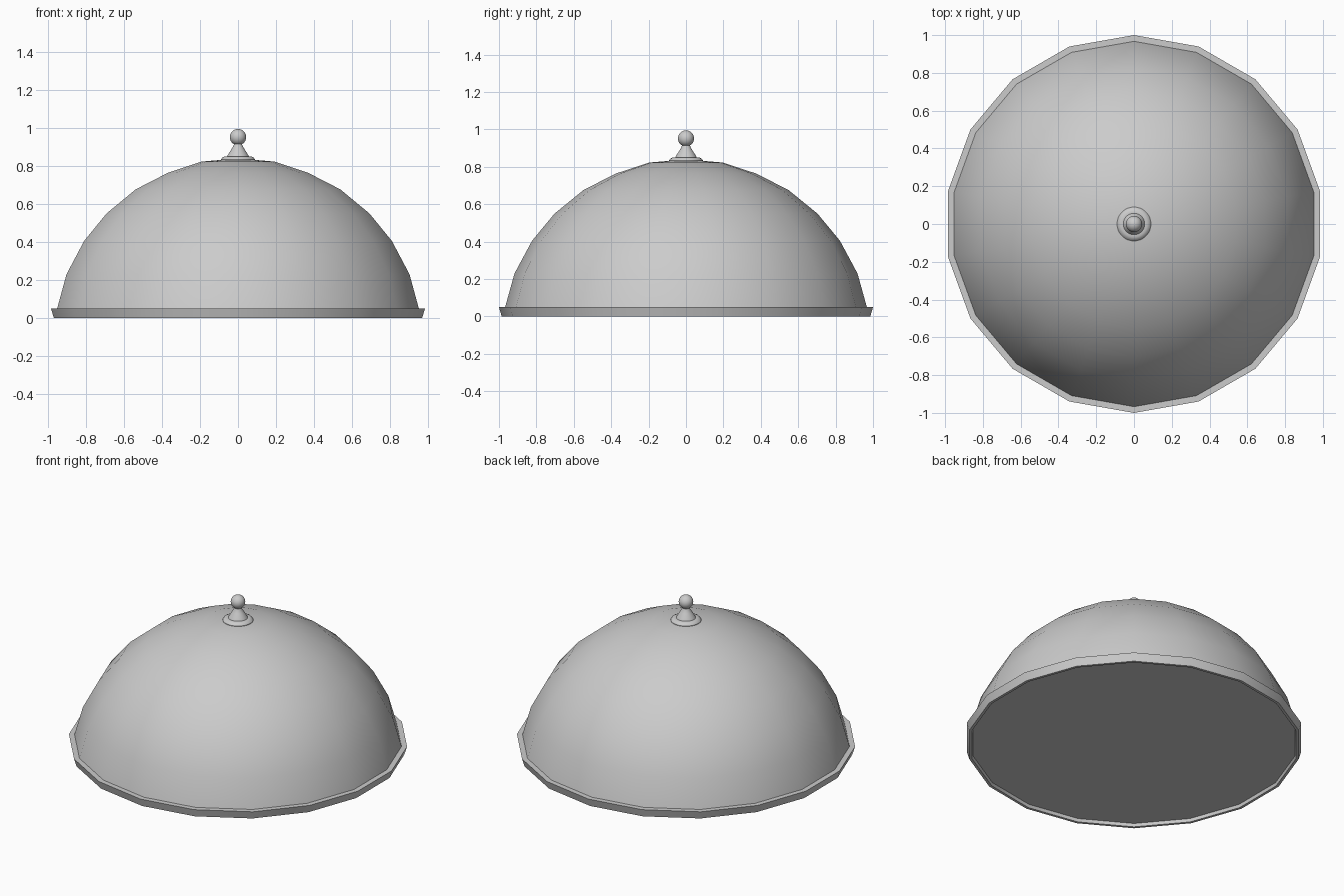
import bpy, bmesh, math

if "Cube" in bpy.data.objects:
    bpy.data.objects.remove(bpy.data.objects["Cube"])


def lathe(name, profile, sides, angle=30):
    """Revolve an (r, z) profile about z, with a vertex on +y."""
    bm = bmesh.new()
    rings = []
    for r, z in profile:
        if r == 0:
            rings.append([bm.verts.new((0, 0, z))] * sides)
        else:
            rings.append([bm.verts.new((r * math.sin(2 * math.pi * i / sides),
                                        r * math.cos(2 * math.pi * i / sides), z))
                          for i in range(sides)])
    for a, b in zip(rings, rings[1:]):
        for i in range(sides):
            j = (i + 1) % sides
            bm.faces.new(list(dict.fromkeys([a[i], a[j], b[j], b[i]])))
    bmesh.ops.recalc_face_normals(bm, faces=bm.faces)
    mesh = bpy.data.meshes.new(name)
    bm.to_mesh(mesh)
    bm.free()
    ob = bpy.data.objects.new(name, mesh)
    bpy.context.collection.objects.link(ob)
    bpy.ops.object.select_all(action='DESELECT')
    ob.select_set(True)
    bpy.context.view_layer.objects.active = ob
    bpy.ops.object.shade_smooth_by_angle(angle=math.radians(angle))
    return ob


# Dome, rim lip and slightly recessed underside in one closed shell
lathe("dome_cover", [
    (0, 0.02), (0.963, 0.02), (0.968, 0), (0.985, 0), (1.0, 0.05), (0.967, 0.05),
    (0.917, 0.23), (0.823, 0.405), (0.703, 0.55), (0.547, 0.677),
    (0.373, 0.765), (0.197, 0.823), (0, 0.84)], 18)

# Stepped base plate and flared neck of the handle
lathe("handle_base", [
    (0, 0.825), (0.09, 0.825), (0.09, 0.835), (0.083, 0.844), (0.07, 0.851),
    (0.057, 0.851), (0.048, 0.868), (0.034, 0.889), (0.024, 0.906),
    (0.02, 0.92), (0, 0.92)], 32)

# Ball knob
steps = 16
lathe("handle_knob", [
    (0 if k in (0, steps) else 0.043 * math.sin(math.pi * k / steps),
     0.952 - 0.043 * math.cos(math.pi * k / steps)) for k in range(steps + 1)], 32)
